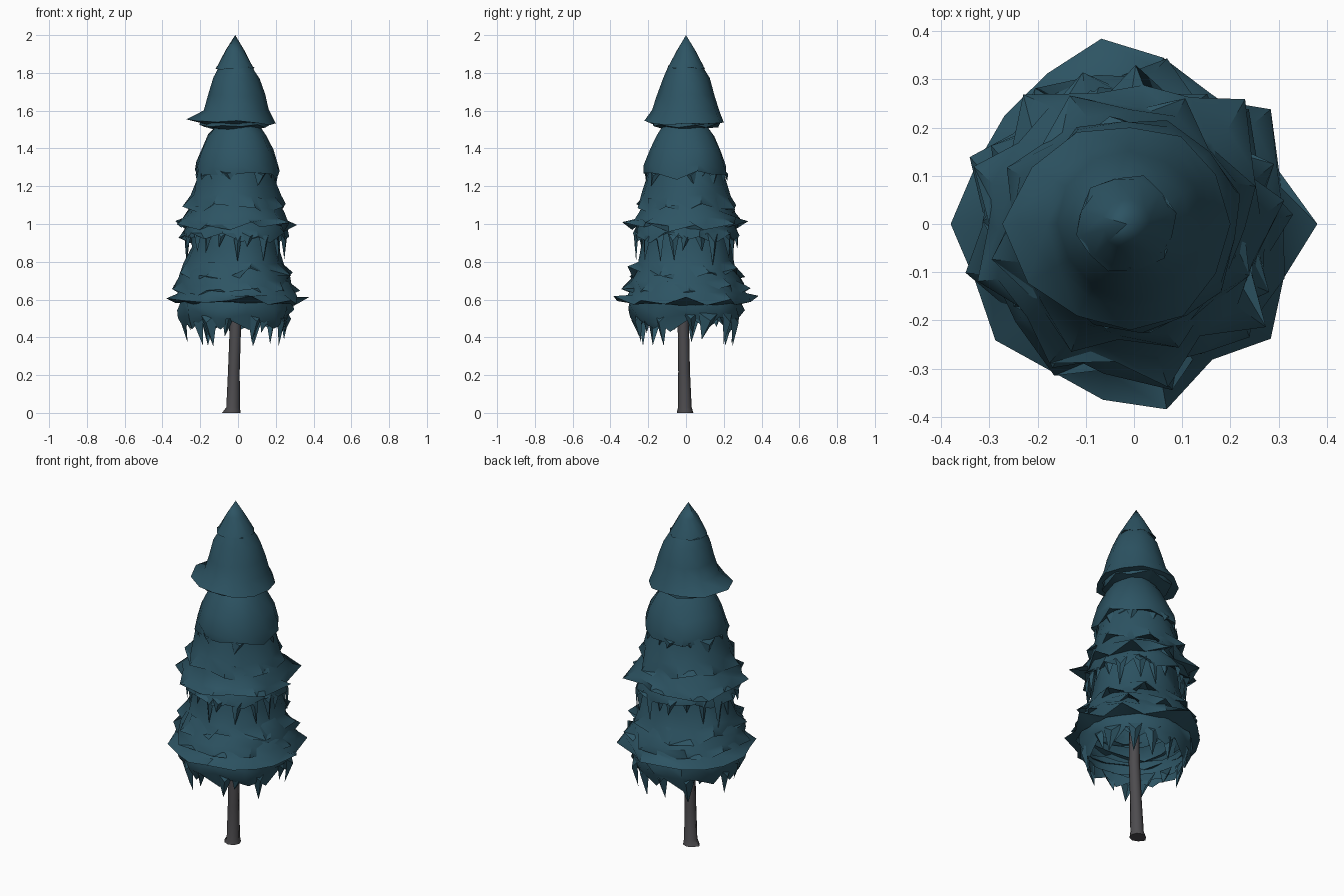
import bpy, bmesh, math, random

if "Cube" in bpy.data.objects:
    bpy.data.objects.remove(bpy.data.objects["Cube"])

random.seed(11)


def material(name, color):
    m = bpy.data.materials.new(name)
    m.diffuse_color = (*color, 1)
    m.use_nodes = True
    m.node_tree.nodes["Principled BSDF"].inputs["Base Color"].default_value = m.diffuse_color
    return m


needles = material("deep teal needles", (0.026, 0.088, 0.125))
bark = material("grey bark", (0.075, 0.072, 0.078))


def finish(name, bm, mat, angle=40):
    me = bpy.data.meshes.new(name)
    bm.to_mesh(me)
    bm.free()
    ob = bpy.data.objects.new(name, me)
    bpy.context.collection.objects.link(ob)
    me.materials.append(mat)
    bpy.ops.object.select_all(action='DESELECT')
    ob.select_set(True)
    bpy.context.view_layer.objects.active = ob
    bpy.ops.object.shade_smooth_by_angle(angle=math.radians(angle))
    return ob


def bridge(bm, a, b):
    n = len(a)
    for i in range(n):
        j = (i + 1) % n
        bm.faces.new((a[i], b[i], b[j], a[j]))


def skirt(name, profile, hem, under, n=16, flare=0.03, droop=0.03, jitter=0.01,
          center=(-0.015, 0), tip=None, wave=0.0, radii=None):
    """Bell of branches: rings down a profile, a jagged hem, then a return inside.
    Long hem points stick out and up, short ones hang down."""
    bm = bmesh.new()
    cx, cy = center
    turn = 0 if radii else random.random()
    p1, p2 = random.uniform(0, 6.28), random.uniform(0, 6.28)
    rings = []
    stages = [(p, 'body') for p in profile] + [(hem, 'hem'), (under, 'under')]
    for k, ((r, z), kind) in enumerate(stages):
        ring = []
        grow = min(k / len(profile), 1)
        for i in range(n):
            a = 2 * math.pi * (i + turn) / n
            # broad undulation of the boughs, strongest at the hem
            sway = wave * grow * (math.sin(3 * a + p1) + 0.7 * math.sin(5 * a + p2))
            rr = r + random.uniform(-jitter, jitter)
            zz = z + random.uniform(-jitter, jitter) + sway
            if kind == 'hem':
                if radii:
                    rr = radii[i]
                    zz = z + (rr - r) * 0.5 + random.uniform(-0.01, 0.01)
                else:
                    s = 1 if i % 2 == 0 else -1
                    rr = r + s * flare * random.uniform(0.4, 1.1)
                    zz = z + s * droop * random.uniform(0.2, 1.0) + sway
                    a += random.uniform(-0.1, 0.1)
            rr = min(rr, 0.39)
            ring.append(bm.verts.new((cx + rr * math.cos(a), cy + rr * math.sin(a), zz)))
        rings.append(ring)
    for a, b in zip(rings, rings[1:]):
        bridge(bm, a, b)
    if tip:
        top = bm.verts.new(tip)
        for i in range(n):
            bm.faces.new((top, rings[0][i], rings[0][(i + 1) % n]))
    return finish(name, bm, needles)


def fringe(name, r, z, n, length, lean=0.0):
    """Ring of twigs hanging as pointed, slightly folded shards."""
    bm = bmesh.new()
    for i in range(n):
        a = 2 * math.pi * (i + random.uniform(-0.25, 0.25)) / n
        w = math.pi / n * random.uniform(0.6, 1.0)
        rr = r + random.uniform(-0.015, 0.015)
        d = length * random.uniform(0.4, 1.0)

        def at(ang, rad, h):
            return bm.verts.new((-0.01 + rad * math.cos(ang), rad * math.sin(ang), h))

        left, right = at(a - w, rr, z), at(a + w, rr, z)
        mid = at(a, rr + 0.018, z - d * 0.3)
        end = at(a + random.uniform(-w, w) * 0.7, rr + lean, z - d)
        bm.faces.new((left, mid, right))
        bm.faces.new((left, end, mid))
        bm.faces.new((mid, end, right))
    return finish(name, bm, needles)


# Pointed crown and its flared brim
skirt("crown_cap", [(0.05, 1.92), (0.095, 1.835)], (0.102, 1.822), (0.09, 1.828),
      n=12, flare=0.005, droop=0.006, jitter=0.003, tip=(-0.015, 0, 2.0))
skirt("crown_skirt", [(0.085, 1.84), (0.12, 1.77), (0.15, 1.68), (0.175, 1.60)],
      (0.222, 1.542), (0.17, 1.53), n=12, jitter=0.007, center=(-0.008, 0),
      radii=[.208, .205, .21, .20, .22, .235, .265, .245, .22, .22, .22, .205])
skirt("crown_underskirt", [(0.15, 1.60), (0.18, 1.555)], (0.18, 1.52), (0.11, 1.505),
      n=12, flare=0.012, droop=0.010, jitter=0.006, center=(-0.02, 0), wave=0.004)

# Rounded shoulder below the crown
skirt("shoulder_skirt", [(0.11, 1.53), (0.152, 1.47), (0.193, 1.385), (0.22, 1.31)],
      (0.222, 1.262), (0.20, 1.275), n=14, flare=0.01, droop=0.012, jitter=0.008,
      center=(-0.002, 0), wave=0.012)
fringe("shoulder_twigs", 0.203, 1.28, 14, 0.09, 0.01)

# Middle boughs
skirt("upper_middle_boughs", [(0.19, 1.32), (0.216, 1.23), (0.236, 1.15)],
      (0.262, 1.085), (0.225, 1.10), n=16, flare=0.028, droop=0.022, jitter=0.012, wave=0.014)
skirt("middle_boughs", [(0.225, 1.13), (0.252, 1.07), (0.28, 1.025)],
      (0.31, 0.985), (0.255, 0.995), n=18, flare=0.045, droop=0.026, jitter=0.014, wave=0.012)
skirt("lower_middle_boughs", [(0.24, 1.02), (0.264, 0.98)],
      (0.276, 0.925), (0.245, 0.95), n=18, flare=0.022, droop=0.03, jitter=0.012, wave=0.010)
fringe("middle_twigs", 0.256, 0.955, 20, 0.18, 0.01)

# Lower boughs, the widest part
skirt("recessed_boughs", [(0.225, 0.98), (0.24, 0.88), (0.26, 0.79)],
      (0.295, 0.725), (0.26, 0.735), n=16, flare=0.038, droop=0.03, jitter=0.014, wave=0.014)
skirt("low_boughs", [(0.25, 0.79), (0.278, 0.735), (0.302, 0.69)],
      (0.322, 0.64), (0.28, 0.65), n=18, flare=0.035, droop=0.032, jitter=0.015, wave=0.013)
skirt("bottom_boughs", [(0.275, 0.70), (0.302, 0.655), (0.322, 0.625)],
      (0.35, 0.59), (0.295, 0.58), n=18, jitter=0.014, center=(0, 0),
      radii=[.38, .32, .37, .30, .35, .39, .36, .35, .35,
             .38, .35, .375, .35, .37, .39, .32, .37, .33])

# Ragged hanging edge
skirt("hanging_skirt", [(0.29, 0.61), (0.298, 0.56), (0.288, 0.51)],
      (0.272, 0.465), (0.268, 0.51), n=22, flare=0.008, droop=0.045, jitter=0.016, wave=0.012)
fringe("hanging_twigs", 0.274, 0.53, 15, 0.18, -0.02)

# Trunk with a leaning axis and a flared foot
bm = bmesh.new()
rings = []
for x, y, z, r in [(-0.030, -0.005, 0.0, 0.044), (-0.026, -0.006, 0.03, 0.036),
                   (-0.022, -0.010, 0.22, 0.031), (-0.014, -0.014, 0.45, 0.030),
                   (-0.010, -0.010, 0.68, 0.026)]:
    ring = []
    for i in range(8):
        a = 2 * math.pi * i / 8
        toe = 0.010 if z == 0 and i == 4 else 0
        ring.append(bm.verts.new((x + (r + toe) * math.cos(a), y + r * math.sin(a), z)))
    rings.append(ring)
for low, high in zip(rings, rings[1:]):
    bridge(bm, high, low)
bm.faces.new(rings[0][::-1])
bm.faces.new(rings[-1])
finish("trunk", bm, bark, 50)
